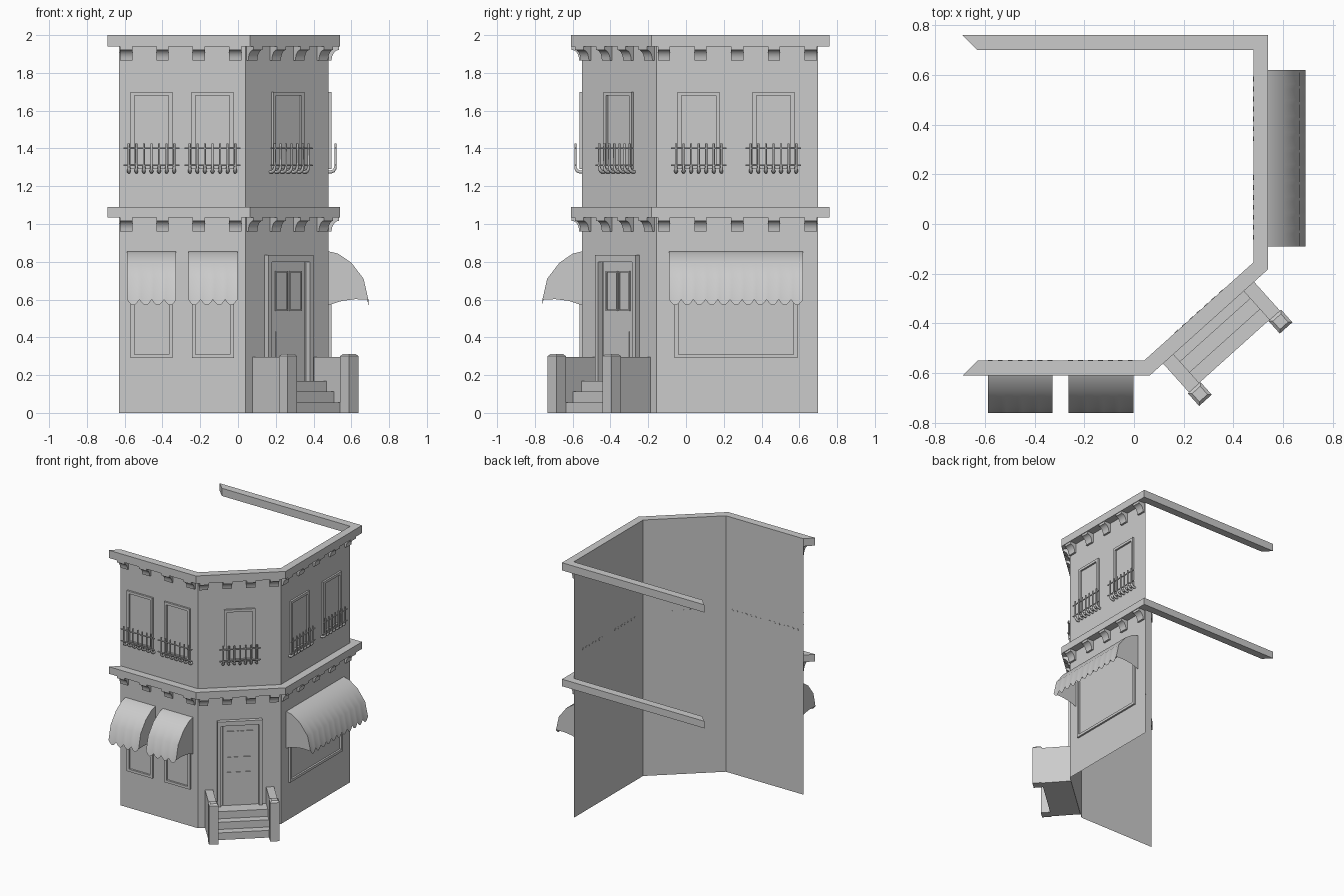
import bpy, bmesh, math
from mathutils import Matrix, Vector

if "Cube" in bpy.data.objects:
    bpy.data.objects.remove(bpy.data.objects["Cube"])

# Wall outline in plan: front, diagonal corner, right side, open back
PLAN = [Vector(p) for p in ((-0.63, -0.55), (0.04, -0.55), (0.48, -0.155), (0.48, 0.70), (-0.63, 0.70))]


def wall_frame(i):
    """Matrix whose x runs along wall i, -y points outward; and the wall length."""
    d = PLAN[i + 1] - PLAN[i]
    m = Matrix.Translation((*PLAN[i], 0)) @ Matrix.Rotation(math.atan2(d.y, d.x), 4, 'Z')
    return m, d.length


FRONT, DIAG, RIGHT = (wall_frame(i) for i in range(3))


def add_mesh(name, verts, faces, m=Matrix(), smooth=False, normals=True):
    me = bpy.data.meshes.new(name)
    me.from_pydata(verts, [], faces)
    if normals:
        bm = bmesh.new()
        bm.from_mesh(me)
        bmesh.ops.recalc_face_normals(bm, faces=bm.faces)
        bm.to_mesh(me)
        bm.free()
    ob = bpy.data.objects.new(name, me)
    bpy.context.collection.objects.link(ob)
    ob.matrix_world = m
    if smooth:
        bpy.ops.object.select_all(action='DESELECT')
        ob.select_set(True)
        bpy.context.view_layer.objects.active = ob
        bpy.ops.object.shade_smooth_by_angle(angle=math.radians(35))
    return ob


def boxes(name, spans, m):
    """One object from boxes given as (u0, u1, out0, out1, z0, z1)."""
    v, f = [], []
    for a, b, o0, o1, z0, z1 in spans:
        k = len(v)
        v += [(x, -y, z) for z in (z0, z1) for x, y in ((a, o0), (b, o0), (b, o1), (a, o1))]
        f += [tuple(k + i for i in q) for q in ((0, 1, 2, 3), (4, 5, 6, 7), (0, 1, 5, 4),
                                              (1, 2, 6, 5), (2, 3, 7, 6), (3, 0, 4, 7))]
    return add_mesh(name, v, f, m)


def frame(name, c, w, z0, z1, t, depth, m):
    a, b = c - w / 2, c + w / 2
    boxes(name, [(a, a + t, 0, depth, z0, z1), (b - t, b, 0, depth, z0, z1),
                 (a + t, b - t, 0, depth, z1 - t, z1), (a + t, b - t, 0, depth, z0, z0 + t)], m)


# Walls: a single open sheet
add_mesh("walls", [(*p, z) for z in (0, 1.94) for p in PLAN[:4]],
         [(i, i + 1, i + 5, i + 4) for i in range(3)], normals=False)


# Cornices: mitred bands following the whole plan
def offset_plan(d):
    out = []
    n = len(PLAN)
    for i, p in enumerate(PLAN):
        e0 = (p - PLAN[i - 1]).normalized()
        e1 = (PLAN[(i + 1) % n] - p).normalized()
        n0, n1 = Vector((e0.y, -e0.x)), Vector((e1.y, -e1.x))
        out.append(p + (n0 + n1) * d / (1 + n0.dot(n1)))
    return out


OUTER = offset_plan(0.06)
for name, z0, z1 in (("middle_cornice", 1.035, 1.09), ("top_cornice", 1.94, 2.0)):
    v = []
    for p, q in zip(PLAN, OUTER):
        v += [(*p, z0), (*q, z0), (*q, z1), (*p, z1)]
    f = [(4 * i + j, 4 * i + (j + 1) % 4, 4 * i + 4 + (j + 1) % 4, 4 * i + 4 + j)
         for i in range(4) for j in range(4)]
    add_mesh(name, v, f + [(0, 1, 2, 3), (16, 17, 18, 19)])


# Brackets: curved corbels under each cornice
def brackets(name, centres, top, m):
    prof = [(0, 0), (0.055, 0), (0.055, -0.018)]
    prof += [(0.055 - 0.04 * math.sin(a), -0.075 + 0.057 * math.cos(a))
             for a in (math.pi / 2 * k / 5 for k in range(1, 6))]
    prof.append((0, -0.075))
    n, v, f = len(prof), [], []
    for c in centres:
        k = len(v)
        v += [(c + s * 0.0325, -o, top + z) for s in (-1, 1) for o, z in prof]
        f += [tuple(range(k, k + n)), tuple(range(k + n, k + 2 * n))]
        f += [(k + i, k + (i + 1) % n, k + n + (i + 1) % n, k + n + i) for i in range(n)]
    add_mesh(name, v, f, m, smooth=True)


for label, (m, length), count, end in (("front", FRONT, 4, 0.055), ("corner", DIAG, 4, 0.05),
                                       ("right", RIGHT, 5, 0.04)):
    cs = [0.038 + (length - 0.038 - end) * i / (count - 1) for i in range(count)]
    for level, top in (("lower", 1.035), ("upper", 1.94)):
        brackets(f"{level}_brackets_{label}", cs, top, m)


# Railings: bent round bars with two rails
def railing(name, c, m):
    cu = bpy.data.curves.new(name, 'CURVE')
    cu.dimensions = '3D'
    cu.bevel_depth, cu.bevel_resolution, cu.use_fill_caps = 0.006, 1, True

    def rod(pts):
        s = cu.splines.new('POLY')
        s.points.add(len(pts) - 1)
        for p, (x, o, z, r) in zip(s.points, pts):
            p.co, p.radius = (x, -o, z, 1), r

    for i in range(7):
        x = c + (i - 3) * 0.04
        rod([(x, 0.036, 1.427, 1), (x, 0.036, 1.31, 1), (x, 0.034, 1.293, 1.4),
             (x, 0.026, 1.281, 1.6), (x, 0.014, 1.276, 1.6), (x, -0.002, 1.276, 1.6)])
    for z in (1.40, 1.31):
        rod([(c - 0.147, 0.036, z, 0.8), (c + 0.147, 0.036, z, 0.8)])
    ob = bpy.data.objects.new(name, cu)
    bpy.context.collection.objects.link(ob)
    ob.matrix_world = m


# Upper windows with railings
for label, m, c in (("front_left", FRONT[0], 0.172), ("front_right", FRONT[0], 0.495),
                    ("corner", DIAG[0], DIAG[1] / 2), ("right_near", RIGHT[0], 0.222),
                    ("right_far", RIGHT[0], 0.618)):
    frame(f"upper_window_{label}", c, 0.222, 1.29, 1.70, 0.02, 0.014, m)
    railing(f"railing_{label}", c, m)


# Awnings: curved canopy, scalloped front edge, closed sides
def awning(name, c, w, scallops, m):
    prof = [(0, 0.855), (0.05, 0.843), (0.12, 0.795), (0.185, 0.71), (0.21, 0.60)]
    cols = scallops * 6
    v, f = [], []
    for j in range(cols + 1):
        x = c - w / 2 + w * j / cols
        for k, (o, z) in enumerate(prof):
            dip = 0.03 * abs(math.sin(math.pi * j / 6)) if k == 4 else 0
            v.append((x, -o, z - dip))
    f += [(5 * j + k, 5 * j + k + 1, 5 * j + k + 6, 5 * j + k + 5)
          for j in range(cols) for k in range(4)]
    for base in (0, 5 * cols):
        x, k = v[base][0], len(v)
        v += [(x, -0.14, 0.602), (x, -0.07, 0.593), (x, 0, 0.57)]
        f.append((*range(base, base + 5), k, k + 1, k + 2))
    add_mesh(name, v, f, m, smooth=True)


# Ground floor windows and awnings
for label, m, c, w, aw, n in (("front_left", FRONT[0], 0.173, 0.222, 0.26, 4),
                              ("front_right", FRONT[0], 0.497, 0.222, 0.26, 4),
                              ("right", RIGHT[0], 0.42, 0.65, 0.71, 11)):
    frame(f"shop_window_{label}", c, w, 0.29, 0.80, 0.02, 0.014, m)
    awning(f"awning_{label}", c, aw, n, m)

# Door with surround, glazing and lower panel
dm, dc = DIAG[0], DIAG[1] / 2
boxes("door_surround", [(dc - 0.16, dc - 0.135, 0, 0.03, 0.17, 0.835),
                        (dc + 0.135, dc + 0.16, 0, 0.03, 0.17, 0.835),
                        (dc - 0.135, dc + 0.135, 0, 0.03, 0.80, 0.835)], dm)
boxes("door_leaf", [(dc - 0.12, dc + 0.12, 0, 0.008, 0.17, 0.80)], dm)
for label, s in (("left", -1), ("right", 1)):
    frame(f"door_glazing_{label}", dc + s * 0.05, 0.09, 0.54, 0.75, 0.008, 0.014, dm)
boxes("door_lower_panel", [(dc - 0.09, dc + 0.09, 0, 0.012, 0.24, 0.43)], dm)

# Entrance steps, side walls and end posts
boxes("steps", [(dc - 0.19, dc + 0.19, 0, o, z - 0.056, z)
                for o, z in ((0.215, 0.056), (0.158, 0.112), (0.10, 0.168))], dm)
for label, s in (("left", -1), ("right", 1)):
    c = dc + s * 0.218
    boxes(f"stair_wall_{label}", [(c - 0.028, c + 0.028, 0, 0.22, 0, 0.295)], dm)
    post = boxes(f"stair_post_{label}", [(c - 0.034, c + 0.034, 0.216, 0.284, 0, 0.313)], dm)
    bm = bmesh.new()
    bm.from_mesh(post.data)
    rim = [e for e in bm.edges if all(v.co.z > 0.3 for v in e.verts)]
    bmesh.ops.bevel(bm, geom=rim, offset=0.012, segments=1, affect='EDGES')
    bm.to_mesh(post.data)
    bm.free()
